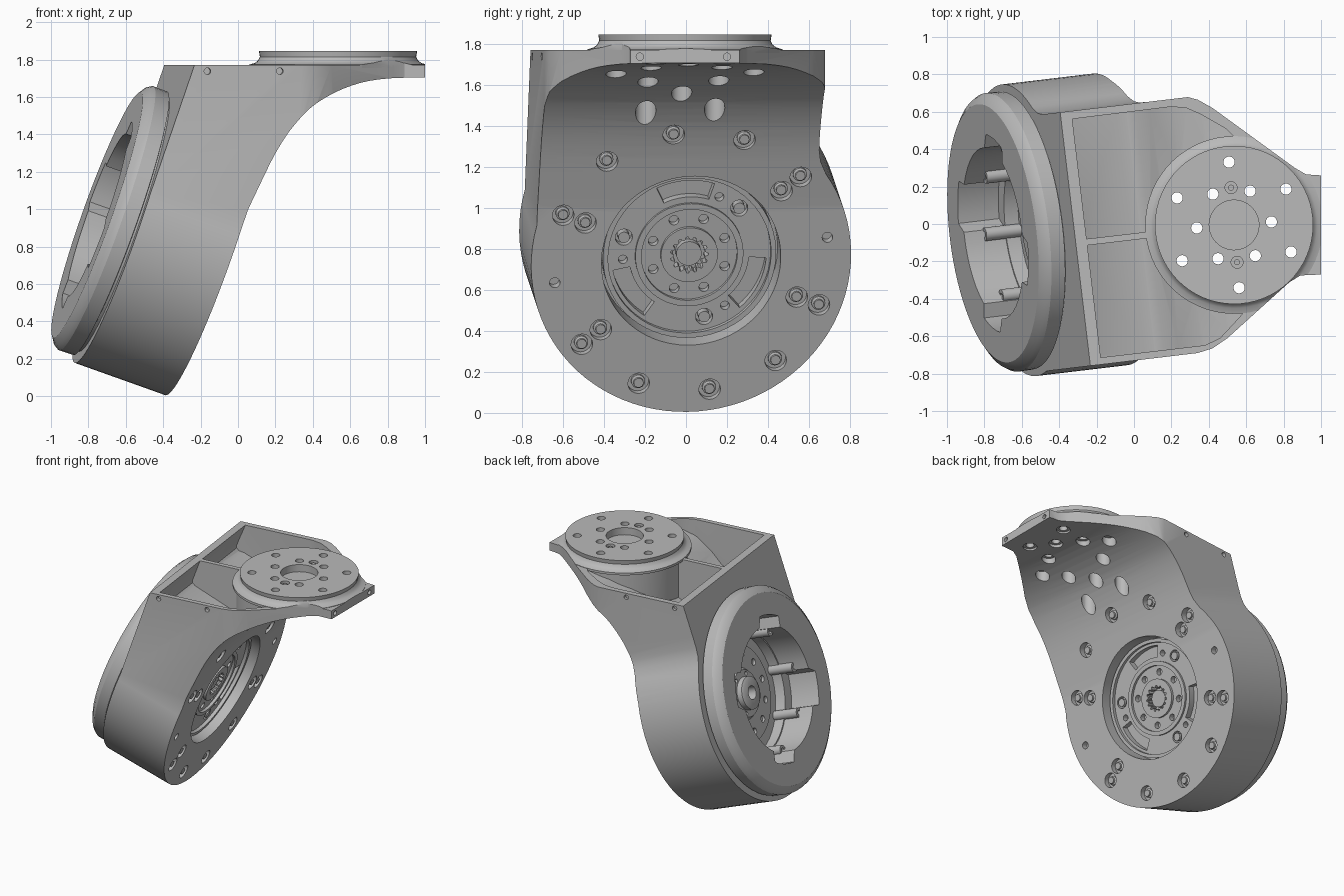
import bpy, bmesh
from math import sin, cos, pi, radians
from mathutils import Matrix, Vector

if "Cube" in bpy.data.objects:
    bpy.data.objects.remove(bpy.data.objects["Cube"], do_unlink=True)

grey = bpy.data.materials.new("light grey metal")
grey.use_nodes = True
colour = (0.49, 0.49, 0.49, 1)
grey.diffuse_color = colour
grey.node_tree.nodes["Principled BSDF"].inputs["Base Color"].default_value = colour

# Frames: side profile (x, z), joint axis (across, up, outward to the rear), world
I = Matrix.Identity(4)
YAWED = Matrix.Translation((-0.125, 0.025, 0.745)) @ Matrix.Rotation(radians(6.8), 4, 'Z')
SIDE = YAWED @ Matrix.Rotation(pi / 2, 4, 'X')
AXIS = (YAWED @ Matrix.Rotation(radians(19.5), 4, 'Y')
        @ Matrix(((0, 0, 1), (1, 0, 0), (0, 1, 0))).to_4x4())
HUB = AXIS @ Matrix.Translation((0, 0, -0.075))
DISC = Matrix.Translation((0.535, -0.005, 0)) @ Matrix.Rotation(radians(4.6), 4, 'Z')


def polar(r, deg):
    return r * cos(radians(deg)), r * sin(radians(deg))


def stack(rings, m):
    """Closed skin through rings of points with equal counts."""
    n = len(rings[0])
    verts = [m @ Vector(p) for ring in rings for p in ring]
    faces = [[k * n + i, k * n + (i + 1) % n, (k + 1) * n + (i + 1) % n, (k + 1) * n + i]
             for k in range(len(rings) - 1) for i in range(n)]
    last = (len(rings) - 1) * n
    faces += [list(range(n))[::-1], list(range(last, last + n))]
    return verts, faces


def prism(points, h0, h1, m):
    return stack([[(x, y, h) for x, y in points] for h in (h0, h1)], m)


def lathe(profile, m, n=64):
    return stack([[(*polar(r, 360 * i / n), h) for i in range(n)] for r, h in profile], m)


def rod(r, h0, h1, m, at=(0, 0), n=20):
    return lathe([(r, h0), (r, h1)], m @ Matrix.Translation((*at, 0)), n)


def make(name, *parts):
    bm = bmesh.new()
    for verts, faces in parts:
        vs = [bm.verts.new(v) for v in verts]
        for f in faces:
            bm.faces.new([vs[i] for i in f])
    bmesh.ops.recalc_face_normals(bm, faces=bm.faces)
    mesh = bpy.data.meshes.new(name)
    bm.to_mesh(mesh)
    bm.free()
    mesh.materials.append(grey)
    ob = bpy.data.objects.new(name, mesh)
    bpy.context.collection.objects.link(ob)
    return ob


def combine(ob, operation, *parts):
    tool = parts[0] if isinstance(parts[0], bpy.types.Object) else make("cutter", *parts)
    mod = ob.modifiers.new("cut", 'BOOLEAN')
    mod.operation, mod.solver, mod.object = operation, 'EXACT', tool
    bpy.context.view_layer.objects.active = ob
    bpy.ops.object.modifier_apply(modifier=mod.name)
    bpy.data.objects.remove(tool, do_unlink=True)


def smooth_path(pts, steps=4):
    """Catmull-Rom curve through the points."""
    p = [Vector(q) for q in [pts[0], *pts, pts[-1]]]
    out = []
    for a, b, c, d in zip(p, p[1:], p[2:], p[3:]):
        for i in range(steps):
            t = i / steps
            out.append(tuple(0.5 * (2 * b + (c - a) * t + (2 * a - 5 * b + 4 * c - d) * t * t
                                    + (3 * b - a - 3 * c + d) * t ** 3)))
    return out + [pts[-1]]


# Housing: side profile, joint outline and plan outline intersected
rear = smooth_path([(0.09, 0.255), (0.135, 0.35), (0.237, 0.555), (0.338, 0.705),
                    (0.465, 0.825), (0.66, 0.915), (0.89, 0.955), (1.3, 0.96)])
side = [(-0.82, -0.771), (-0.334, -0.943)] + rear + [(1.3, 1.025), (-0.2, 1.025)]
body = make("housing", prism(side, -1.2, 1.2, SIDE))
arc = [polar(0.785, a) for a in range(-193, 38, 4)]
outline = [(-0.765, 2)] + arc + [(0.612, 0.52), (0.602, 0.58), (0.6, 0.66), (0.6, 2)]
combine(body, 'INTERSECT', prism(outline, -1.5, 2.5, AXIS))
plan = [(-1.5, -1.2), (0.15, -1.2), (0.34, -0.69), (0.42, -0.665), (0.5, -0.61), (0.83, -0.312),
        (0.89, -0.275), (1, -0.27), (1, 0.26), (0.92, 0.265), (0.86, 0.3), (0.42, 0.62),
        (0.34, 0.665), (0.25, 0.688), (0.05, 1.2), (-1.5, 1.2)]
combine(body, 'INTERSECT', prism(plan, -0.5, 3, I))

# Two pockets either side of the middle web, wrapped around the mounting boss
floor = [(-0.11, 1.2), (-0.14, 1.025), (-0.2, 0.86), (-0.2, 0.84), (-0.18, 0.82), (0.1, 0.705),
         (0.15, 0.695), (0.2, 0.715), (0.28, 0.8), (0.4, 0.89), (0.55, 0.96), (0.72, 1.0), (0.8, 1.2)]
upper = [(-0.6, -0.12), (0.3, -0.015), (0.53, 0.3), (0.53, 0.47), (0.49, 0.51), (0.36, 0.585),
         (0.28, 0.62), (0.2, 0.627), (-0.34, 0.56), (-0.37, 0.54), (-0.6, 0.5)]
lower = [(-0.6, -0.155), (0.3, -0.05), (0.57, -0.3), (0.58, -0.48), (0.53, -0.535), (0.46, -0.61),
         (0.38, -0.648), (-0.19, -0.715), (-0.22, -0.7), (-0.6, -0.7)]
for shape in (upper, lower):
    pocket = make("pocket_cutter", prism(shape, 1, 2, I))
    combine(pocket, 'INTERSECT', prism(floor, -1, 1, SIDE))
    combine(pocket, 'DIFFERENCE', rod(0.445, 0, 3, DISC, n=64))
    combine(body, 'DIFFERENCE', pocket)

# Mounting disc with flared foot, through holes, centre recess and two screws
disc = make("mounting_disc", lathe([(0.475, 1.755), (0.475, 1.773), (0.445, 1.782), (0.428, 1.795),
                                    (0.418, 1.815), (0.423, 1.846)], DISC))
combine(disc, 'INTERSECT', prism(plan, -0.5, 3, I))
spots = [polar(r, a + k * 60) for r, a in ((0.337, 30), (0.2, 0)) for k in range(6)]
holes = [rod(0.03, 0.5, 2, DISC, p) for p in spots]
combine(body, 'DIFFERENCE', *holes)
combine(body, 'DIFFERENCE', *[rod(0.05, 0.5, 1.715, DISC, p) for p in spots])
recess = [rod(0.133, 1.79, 2, DISC, n=48)]
recess += [rod(0.032, 1.815, 2, DISC, polar(0.2, a)) for a in (90, 270)]
combine(disc, 'DIFFERENCE', *holes, *recess)
make("disc_screws", *[rod(0.016, 1.8, 1.835, DISC, polar(0.2, a), 12) for a in (90, 270)])

# Rear face: hub recess, bolt counterbores and dowel holes
big = [(0.678, 10 + 30 * k) for k in range(12) if k % 6] + [(0.56, a) for a in (40, 160, 220, 340)]
small = [(0.675, 10), (0.675, 190)]


def lift(v):
    return 0.4 * max(0, v - 0.3) ** 2


cuts, bolts = [rod(0.44, -0.14, 0.3, AXIS, n=64)], []
for r, a in big:
    w, v = polar(r, a)
    cuts.append(rod(0.053, lift(v) - 0.04, 0.3, AXIS, (w, v)))
    bolts.append(lathe([(0.034, lift(v) - 0.05), (0.034, lift(v) - 0.025), (0.024, lift(v) - 0.02),
                        (0.024, lift(v) - 0.005)], AXIS @ Matrix.Translation((w, v, 0)), 16))
cuts += [rod(0.026, -0.05, 0.3, AXIS, polar(r, a)) for r, a in small]
combine(body, 'DIFFERENCE', *cuts)
make("rear_bolts", *bolts)

# Rear output hub: stepped rings, arc windows, screw holes and splined bore
hub = make("output_hub", lathe([(0.425, -0.08), (0.425, 0.01), (0.4, 0.01), (0.4, -0.015),
                                (0.265, -0.015), (0.265, 0.0), (0.235, 0.0), (0.235, -0.02),
                                (0.14, -0.02), (0.14, 0.0), (0.105, 0.0)], HUB))
spline = [polar(0.093 if k % 4 < 2 else 0.078, k * 6) for k in range(60)]
cuts = [prism(spline, -0.06, 0.2, HUB)]
for mid in (95, 215, 335):
    window = [polar(0.38, mid + a) for a in range(-22, 23, 4)]
    window += [polar(0.295, mid - a) for a in range(-22, 23, 4)]
    cuts.append(prism(window, -0.07, 0.2, HUB))
    cuts.append(rod(0.042, -0.06, 0.2, HUB, polar(0.335, mid - 50)))
    cuts.append(rod(0.022, -0.06, 0.2, HUB, polar(0.325, mid - 30)))
cuts += [rod(0.024, -0.06, 0.2, HUB, polar(0.19, 25 + 45 * k)) for k in range(8)]
combine(hub, 'DIFFERENCE', *cuts)
make("hub_bolts", *[rod(0.028, -0.07, -0.01, HUB, polar(0.335, a)) for a in (45, 165, 285)],
     rod(0.062, -0.07, -0.02, HUB, n=32))

# Round motor cover with a lobed opening that runs into the housing
cover = make("motor_cover", lathe([(0.72, -0.48), (0.72, -0.535), (0.748, -0.54), (0.75, -0.62),
                                   (0.735, -0.645), (0.695, -0.672)], AXIS, 72))
lobed = []
for k in range(4):
    mid = 21 + 90 * k
    lobed += [polar(0.535, mid + a) for a in (-13, -8, 0, 8, 13)]
    lobed += [polar(0.46, mid + a) for a in range(16, 79, 8)]
for part in (body, cover):
    combine(part, 'DIFFERENCE', prism(lobed, -0.44, -0.9, AXIS))
    combine(part, 'DIFFERENCE', rod(0.45, -0.36, -0.9, AXIS, n=48))

# Inside the opening: motor hub, ring of holes and short wall posts
motor = make("motor_hub", lathe([(0.36, -0.34), (0.36, -0.38), (0.19, -0.38), (0.17, -0.41),
                                 (0.12, -0.41), (0.12, -0.45), (0.1, -0.46)], AXIS))
combine(motor, 'DIFFERENCE', rod(0.05, -0.39, -0.6, AXIS),
        *[rod(0.025, -0.35, -0.6, AXIS, polar(0.29, 30 * k)) for k in range(12)],
        *[rod(0.014, -0.35, -0.6, AXIS, polar(0.145, 60 * k)) for k in range(6)])
corners = [polar(0.455, 21 + 90 * k + s) for k in range(4) for s in (-21, 21)]
posts = make("wall_posts", *[rod(0.036, -0.35, -0.56, AXIS, p) for p in corners])
combine(posts, 'DIFFERENCE', *[rod(0.016, -0.52, -0.7, AXIS, p, 12) for p in corners])

# Small screw holes along the top of the side walls and in the end tab
holes = [rod(0.018, h0, h1, SIDE, (x, 0.993), 12)
         for x in (-0.13, 0.26) for h0, h1 in ((0.735, 0.9), (-0.9, -0.575))]
END = Matrix.Translation((0, 0, 1.737)) @ Matrix.Rotation(pi / 2, 4, 'Y')
holes += [rod(0.018, 0.96, 1.1, END, (0, y), 12) for y in (-0.225, 0.2)]
combine(body, 'DIFFERENCE', *holes)

# Smooth curves, sharp edges
for ob in bpy.context.collection.objects:
    if ob.type == 'MESH' and grey.name in ob.data.materials:
        bpy.ops.object.select_all(action='DESELECT')
        ob.select_set(True)
        bpy.context.view_layer.objects.active = ob
        bpy.ops.object.shade_smooth_by_angle(angle=radians(28))
